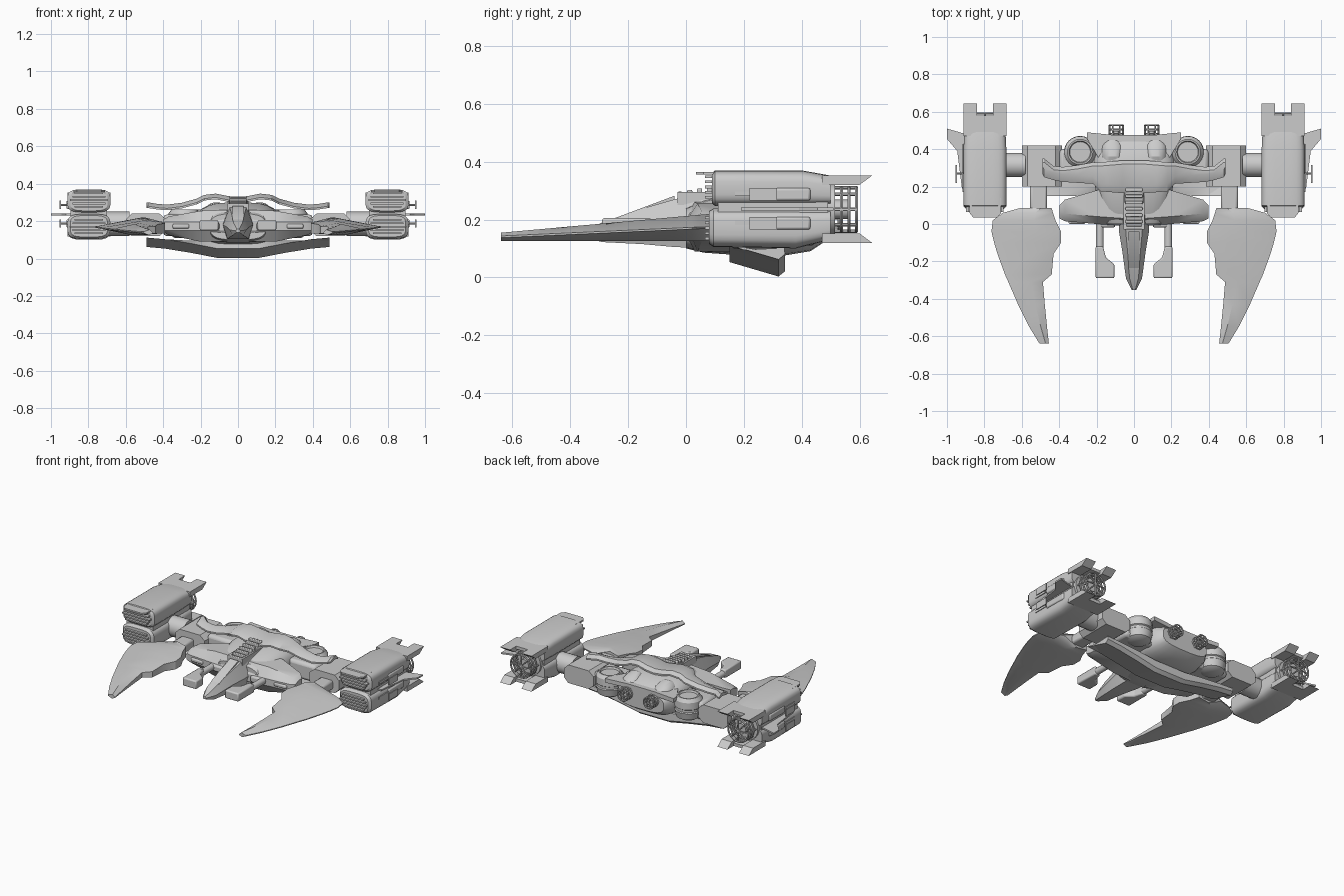
import bpy, bmesh
from math import sin, cos, pi, copysign
from mathutils import Matrix, Vector

cube = bpy.data.objects.get("Cube")
if cube:
    bpy.data.objects.remove(cube, do_unlink=True)
parts = []


def finish(name, bm, mirror=True, bevel=0):
    bmesh.ops.recalc_face_normals(bm, faces=bm.faces)
    mesh = bpy.data.meshes.new(name)
    bm.to_mesh(mesh)
    bm.free()
    ob = bpy.data.objects.new(name, mesh)
    bpy.context.collection.objects.link(ob)
    if bevel:
        mod = ob.modifiers.new("Bevel", 'BEVEL')
        mod.width, mod.segments, mod.limit_method = bevel, 2, 'ANGLE'
    if mirror:
        ob.modifiers.new("Mirror", 'MIRROR').use_clip = False
    parts.append(ob)
    return ob


def loft(name, rings, mirror=True, bevel=0):
    """Skin a row of equal-length rings and cap both ends."""
    bm = bmesh.new()
    rows = [[bm.verts.new(p) for p in ring] for ring in rings]
    n = len(rows[0])
    for a, b in zip(rows, rows[1:]):
        for i in range(n):
            j = (i + 1) % n
            bm.faces.new((a[i], a[j], b[j], b[i]))
    bm.faces.new(rows[0])
    bm.faces.new(rows[-1])
    return finish(name, bm, mirror, bevel)


def prism(name, pts, axis, lo, hi, mirror=True, bevel=0):
    """Extrude a flat outline along x, y or z."""
    def ring(t):
        if axis == 'x':
            return [(t, a, b) for a, b in pts]
        if axis == 'y':
            return [(a, t, b) for a, b in pts]
        return [(a, b, t) for a, b in pts]
    return loft(name, [ring(lo), ring(hi)], mirror, bevel)


def box(name, x, y, z, mirror=True, bevel=0):
    pts = [(x[0], z[0]), (x[1], z[0]), (x[1], z[1]), (x[0], z[1])]
    return prism(name, pts, 'y', y[0], y[1], mirror, bevel)


def rounded(cx, y, hw, lo, hi, power=0.5, n=24):
    """Rounded-rectangle section at station y."""
    cz, h = (lo + hi) / 2, (hi - lo) / 2
    ring = []
    for i in range(n):
        c, s = cos(2 * pi * (i + .5) / n), sin(2 * pi * (i + .5) / n)
        ring.append((cx + hw * copysign(abs(c) ** power, c), y,
                     cz + h * copysign(abs(s) ** power, s)))
    return ring


def rod(name, a, b, r, n=12, mirror=True):
    a, b = Vector(a), Vector(b)
    bm = bmesh.new()
    turn = (b - a).to_track_quat('Z', 'Y').to_matrix().to_4x4()
    bmesh.ops.create_cone(bm, cap_ends=True, segments=n, radius1=r, radius2=r,
                          depth=(b - a).length,
                          matrix=Matrix.Translation((a + b) / 2) @ turn)
    return finish(name, bm, mirror)


def hoop(name, x, y, z, r, thick):
    """Torus whose axis runs along y."""
    bm = bmesh.new()
    grid = []
    for i in range(24):
        a = 2 * pi * i / 24
        grid.append([bm.verts.new((x + (r + thick * cos(t * pi / 3)) * cos(a),
                                   y + thick * sin(t * pi / 3),
                                   z + (r + thick * cos(t * pi / 3)) * sin(a)))
                     for t in range(6)])
    for i in range(24):
        for t in range(6):
            p, q, u = grid[i], grid[(i + 1) % 24], (t + 1) % 6
            bm.faces.new((p[t], p[u], q[u], q[t]))
    finish(name, bm)


def exhaust_cage(name, x, y0, y1, z, r, thick, bars):
    for k in range(3):
        hoop(f"{name}_hoop_{k}", x, y0 + (y1 - y0) * (k + 1) / 3, z, r, thick)
    for k in range(bars):
        a = 2 * pi * k / bars
        dx, dz = r * cos(a), r * sin(a)
        rod(f"{name}_bar_{k}", (x + dx, y0 - .03, z + dz), (x + dx, y1, z + dz), thick, 6)
        rod(f"{name}_spoke_{k}", (x, y1, z), (x + dx, y1, z + dz), thick * .8, 6)
    rod(f"{name}_core", (x, y0 - .05, z), (x, y1 - .03, z), r * .45)


# Stacked engine pods
X = .797
for tag, stations, slat_z in (
        ("upper", [(.09, .1, .255, .36), (.1, .115, .247, .37), (.4, .115, .247, .37), (.5, .11, .25, .352)], .272),
        ("lower", [(.08, .1, .115, .23), (.095, .115, .105, .238), (.38, .115, .1, .238), (.5, .11, .13, .235)], .13)):
    loft(f"{tag}_engine_pod", [rounded(X, *s) for s in stations])
    for k in range(5):
        z = slat_z + k * .018
        w = .1 - .012 * abs(k - 2)
        box(f"{tag}_intake_slat_{k}", (X - w, X + w), (.065, .1), (z, z + .009))
    mid = .287 if tag == "upper" else .187
    box(f"{tag}_side_panel", (X + .1, X + .121), (.27, .43), (mid - .022, mid + .022), bevel=.008)
    box(f"{tag}_side_rail", (X + .1, X + .119), (.17, .28), (mid - .006, mid + .01))
    rod(f"{tag}_antenna_stem", (.9, .27, mid), (.95, .27, mid), .005, 6)
    box(f"{tag}_antenna_plate", (.947, .954), (.22, .315), (mid - .022, mid + .022))
box("engine_spine", (.7, .895), (.11, .49), (.22, .265))
rod("engine_nozzle", (X, .4, .235), (X, .515, .235), .09, 24)
exhaust_cage("engine_cage", X, .51, .59, .235, .075, .006, 8)
prism("intake_visor", [(.71, .06), (.73, .035), (.86, .035), (.88, .06), (.88, .14), (.71, .14)], 'z', .355, .365)

# Notched tail plates behind the pods
for tag, z0, z1 in (("upper", .32, .353), ("lower", .152, .118)):
    profile = [(.47, z0), (.6, z0), (.645, z1), (.47, z1)]
    prism(f"{tag}_tail_inner", profile, 'x', .682, .755)
    prism(f"{tag}_tail_outer", profile, 'x', .84, .912)
    box(f"{tag}_tail_bridge", (.75, .845), (.47, .58), sorted((z0 + (z1 - z0) * .4, z1)))
prism("side_fin", [(.89, .48), (.914, .485), (1, .51), (1, .455), (.945, .39), (.92, .19), (.89, .19)], 'z', .231, .241)

# Arms between engines and hull
prism("arm_housing", [(.385, .15), (.42, .12), (.57, .12), (.6, .15), (.6, .21), (.57, .24), (.42, .24), (.385, .21)],
      'y', .2, .42)
rod("arm_axle", (.58, .315, .185), (.72, .315, .185), .065, 20)
box("arm_spar", (.15, .4), (.24, .4), (.12, .235), bevel=.02)
box("wing_pylon", (.465, .556), (.06, .21), (.14, .2), bevel=.012)

# Scythe-shaped forward wings
wing = []
for y, xi, xo in ((.085, .44, .61), (.06, .433, .7), (.02, .42, .755), (-.04, .39, .762), (-.1, .39, .748),
                  (-.16, .43, .73), (-.27, .44, .69), (-.31, .487, .672), (-.43, .477, .62),
                  (-.55, .465, .56), (-.64, .455, .505)):
    top, w = .212 + .09 * y, xo - xi
    edge = .172 + .045 * y
    wing.append([(xi, y, .135), (xi, y, top - .015), (xi + .35 * w, y, top),
                 (xo, y, edge), (xo, y, edge - .006), (xi + .45 * w, y, .125)])
loft("forward_wing", wing)

# Central hull
loft("main_hull", [rounded(0, *s, .65) for s in
                   ((0, .15, .1, .24), (.06, .18, .085, .265), (.2, .21, .075, .3),
                    (.34, .22, .075, .3), (.43, .2, .09, .27), (.475, .17, .12, .24))], mirror=False)
loft("hull_shoulder", [[(x, y0, zm - .02), (x, y0, zm + .025), (x, y0 + .04, z1), (x, y1, z1),
                        (x, y1, z0), (x, y0 + .04, z0)]
                       for x, y0, y1, z0, z1, zm in ((.06, -.01, .2, .09, .26, .17), (.2, 0, .18, .09, .255, .17),
                                                    (.37, .015, .13, .125, .225, .17), (.398, .03, .1, .14, .21, .17))])
box("shoulder_slot", (.26, .35), (.0, .06), (.16, .185), bevel=.008)
box("shoulder_intake", (.1, .19), (-.02, .05), (.15, .195), bevel=.012)
prism("rear_deck", [(-.25, .49), (-.25, .455), (-.17, .32), (.17, .32), (.25, .455), (.25, .49), (.1, .475), (-.1, .475)],
      'z', .235, .262, mirror=False)

# Tapered cockpit and ribbed canopy
loft("cockpit", [[(-w * .7, y, lo), (w * .7, y, lo), (w, y, lo + (hi - lo) * .45), (w * .55, y, hi),
                  (-w * .55, y, hi), (-w, y, lo + (hi - lo) * .45)]
                 for y, w, lo, hi in ((-.352, .012, .14, .158), (-.29, .043, .122, .19), (-.15, .062, .115, .238),
                                      (-.04, .08, .105, .27), (.08, .085, .1, .295), (.24, .09, .1, .325))], mirror=False)
prism("windscreen", [(-.26, .185), (-.04, .255), (-.04, .282), (-.24, .207)], 'x', -.03, .03, mirror=False)
for k in range(7):
    y = -.03 + k * .034
    z = .284 + k * .006
    box(f"canopy_rib_{k}", (-.045, .045), (y, y + .018), (z - .03, z + .012), mirror=False, bevel=.004)
box("canopy_rail", (.04, .055), (-.03, .2), (.25, .295))

# Guns slung either side of the nose
rod("gun_barrel", (.183, .05, .175), (.183, -.16, .175), .021)
prism("gun_muzzle", [(.165, -.12), (.205, -.12), (.205, -.29), (.105, -.29), (.105, -.215), (.15, -.18)],
      'z', .15, .205, bevel=.008)

# Arched upper cover and slanted lower skid
cover = [(0, .17, .34, .328), (.06, .165, .34, .335), (.12, .17, .335, .347), (.18, .175, .33, .34),
         (.22, .215, .33, .32), (.3, .22, .315, .298), (.38, .225, .305, .288), (.43, .235, .31, .292),
         (.48, .25, .35, .3), (.49, .27, .35, .3)]
cover = [(-x, a, b, z) for x, a, b, z in reversed(cover[1:])] + cover
loft("upper_cover", [[(x, a, z - .03), (x, a, z - .02), (x, a + .04, z), (x, b - .02, z), (x, b, z - .02),
                      (x, b, z - .03), (x, a + .05, z - .022)] for x, a, b, z in cover], mirror=False)
skid = [(.0, .003, .06), (.11, .003, .06), (.25, .03, .075), (.39, .053, .085), (.49, .062, .09)]
skid = [(-x, lo, hi) for x, lo, hi in reversed(skid[1:])] + skid
loft("lower_skid", [[(x, .15, lo + .05), (x, .2, .095), (x, .34, hi + .012), (x, .342, lo + .018), (x, .32, lo)]
                    for x, lo, hi in skid], mirror=False)

# Rear drums, domes and small thrusters
loft("rear_drum", [[(.288 + r * cos(i * pi / 12), .385 + r * sin(i * pi / 12), z) for i in range(24)]
                   for z, r in ((.11, .05), (.125, .075), (.17, .085), (.175, .079), (.19, .079),
                                (.195, .086), (.24, .084), (.262, .068), (.262, .06), (.25, .055))])
loft("thruster_dome", [rounded(.115, *s, .8) for s in
                       ((.3, .05, .13, .28), (.36, .068, .12, .3), (.42, .066, .125, .285), (.465, .045, .15, .25))])
exhaust_cage("thruster_cage", .095, .46, .528, .205, .036, .005, 6)

# Crisp edges with smooth curved areas
bpy.ops.object.select_all(action='DESELECT')
for ob in parts:
    ob.select_set(True)
bpy.context.view_layer.objects.active = parts[0]
bpy.ops.object.shade_smooth_by_angle(angle=.55)
